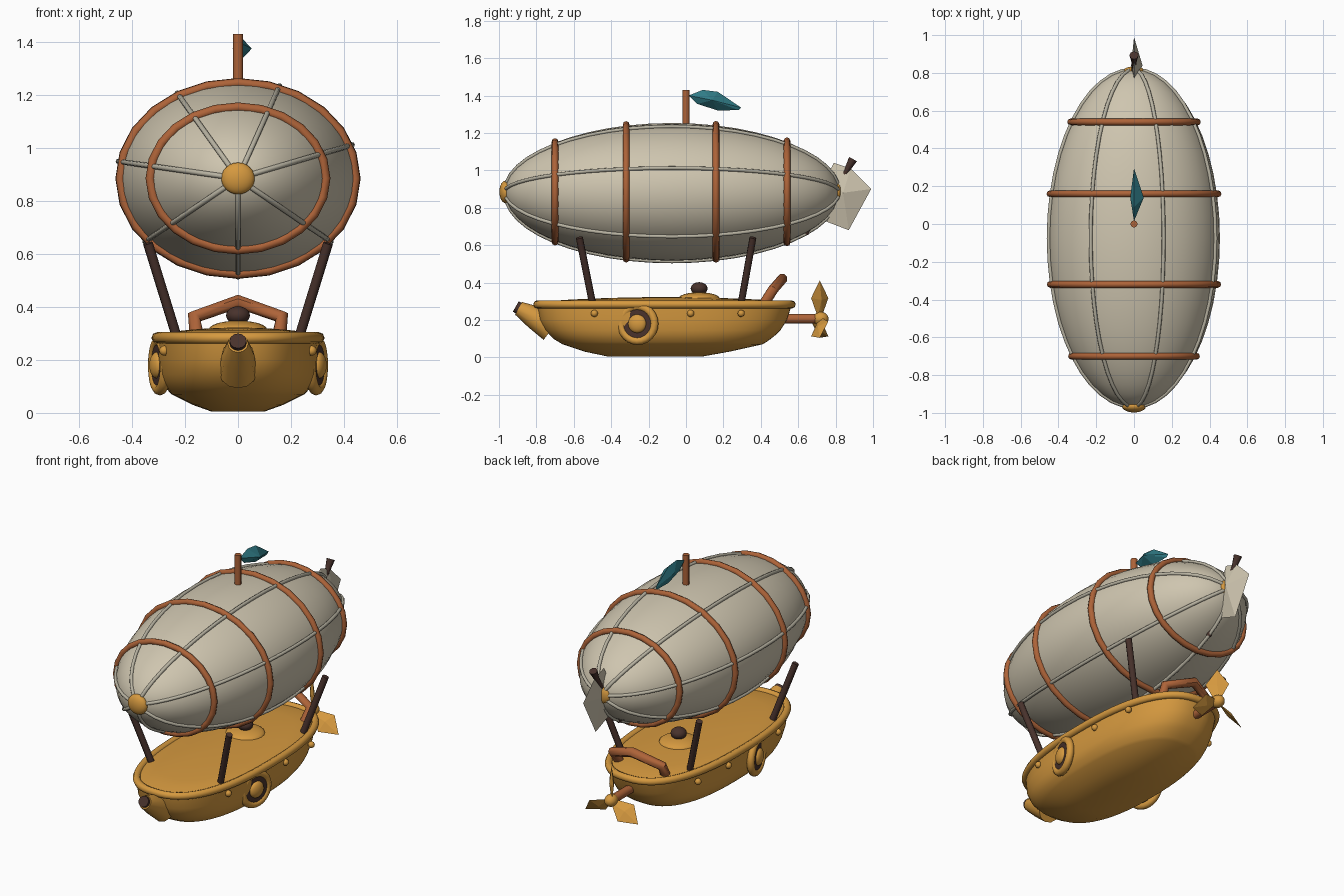
import bpy, bmesh, math
from math import sin, cos, pi, radians
from mathutils import Vector, Matrix

if "Cube" in bpy.data.objects:
    bpy.data.objects.remove(bpy.data.objects["Cube"])


def material(name, rgb):
    m = bpy.data.materials.new(name)
    m.use_nodes = True
    m.diffuse_color = (*rgb, 1)
    m.node_tree.nodes["Principled BSDF"].inputs["Base Color"].default_value = (*rgb, 1)
    return m


GOLD = material("gold", (0.67, 0.32, 0.05))
CANVAS = material("canvas", (0.62, 0.56, 0.43))
RIB = material("rib_grey", (0.48, 0.45, 0.36))
COPPER = material("copper", (0.42, 0.125, 0.04))
BROWN = material("dark_brown", (0.065, 0.032, 0.025))
TEAL = material("teal", (0.03, 0.2, 0.24))


def finish(ob, name, mats, smooth=40):
    ob.name = name
    if mats:
        ob.data.materials.clear()
        for m in mats:
            ob.data.materials.append(m)
    bpy.ops.object.select_all(action='DESELECT')
    ob.select_set(True)
    bpy.context.view_layer.objects.active = ob
    if smooth:
        bpy.ops.object.shade_smooth_by_angle(angle=radians(smooth))
    return ob


def from_bmesh(bm, name, mats, smooth=40):
    bmesh.ops.recalc_face_normals(bm, faces=bm.faces)
    me = bpy.data.meshes.new(name)
    bm.to_mesh(me)
    bm.free()
    ob = bpy.data.objects.new(name, me)
    bpy.context.collection.objects.link(ob)
    return finish(ob, name, mats, smooth)


def tube(name, pts, r, mat, radii=None, cyclic=False, res=2):
    cu = bpy.data.curves.new(name, 'CURVE')
    cu.dimensions = '3D'
    cu.bevel_depth = r
    cu.bevel_resolution = res
    cu.use_fill_caps = True
    sp = cu.splines.new('POLY')
    sp.points.add(len(pts) - 1)
    for i, p in enumerate(pts):
        sp.points[i].co = (*p, 1)
        sp.points[i].radius = radii[i] if radii else 1
    sp.use_cyclic_u = cyclic
    ob = bpy.data.objects.new(name, cu)
    bpy.context.collection.objects.link(ob)
    finish(ob, name, [], 0)
    bpy.ops.object.convert(target='MESH')
    return finish(bpy.context.object, name, [mat], 50)


def ball(name, loc, size, mat, rot=(0, 0, 0), seg=20, rings=12):
    bpy.ops.mesh.primitive_uv_sphere_add(segments=seg, ring_count=rings, radius=1, location=loc, rotation=rot)
    ob = bpy.context.object
    ob.scale = size
    return finish(ob, name, [mat])


def leaf(name, outline, centre, spread, mat, matrix=None):
    """Faceted blade: an outline in y and z with a peak on either side."""
    bm = bmesh.new()
    rim = [bm.verts.new((0, y, z)) for y, z in outline]
    for x in spread:
        peak = bm.verts.new((x, *centre))
        for a, b in zip(rim, rim[1:] + rim[:1]):
            bm.faces.new((a, b, peak))
    if matrix:
        bm.transform(matrix)
    return from_bmesh(bm, name, [mat], 0)


# Balloon envelope
C = Vector((0, -0.075, 0.885))
AX, AY, AZ = 0.455, 0.893, 0.368
ball("balloon", C, (AX, AZ, AY), CANVAS, (pi / 2, 0, 0), 40, 24)


def on_balloon(y, a, out=0.0):
    f = math.sqrt(max(0, 1 - ((y - C.y) / AY) ** 2))
    return (C.x + (AX * f + out) * cos(a), y, C.z + (AZ * f + out) * sin(a))


# Hoops and lengthwise ribs
for i, y in enumerate((-0.70, -0.32, 0.16, 0.54)):
    tube(f"hoop_{i}", [on_balloon(y, 2 * pi * k / 24, 0.006) for k in range(24)], 0.018, COPPER, cyclic=True)
for i in range(7):
    a = radians(20 + 50 * i)
    tube(f"rib_{i}", [on_balloon(C.y - AY * cos(pi * k / 24), a, 0.004) for k in range(25)], 0.01, RIB)

# End caps, tail fin and tail rod
ball("nose_cap", (0, -0.965, 0.885), (0.063, 0.033, 0.06), GOLD)
ball("tail_cap", (0, 0.812, 0.885), (0.055, 0.022, 0.05), GOLD)
leaf("tail_fin", [(0.76, 0.98), (0.79, 1.04), (0.88, 1.01), (0.99, 0.9), (0.87, 0.68), (0.74, 0.73)],
     (0.84, 0.88), (-0.015, 0.045), CANVAS)
tube("tail_rod", [(0, 0.64, 0.66), (0, 0.86, 1.0), (0, 0.893, 1.06)], 0.024, BROWN, [0.6, 0.6, 1])

# Flag
tube("flag_pole", [(0, 0, 1.22), (0, 0, 1.43)], 0.019, COPPER)
leaf("flag", [(0.015, 1.40), (0.09, 1.43), (0.17, 1.42), (0.295, 1.335), (0.28, 1.322), (0.17, 1.32), (0.06, 1.355)],
     (0.14, 1.375), (-0.02, 0.052), TEAL)

# Hull: stacked outlines, keel to rim
SEG = 72


def outline(z, y0, y1, w, k=1.0):
    mid, half, pts = (y0 + y1) / 2, (y1 - y0) / 2, []
    for i in range(SEG):
        a = 2 * pi * i / SEG
        c, s = cos(a), sin(a)
        pts.append((k * w * math.copysign(abs(c) ** 0.8, c), mid + k * half * math.copysign(abs(s) ** 0.8, s), z))
    return pts


def loft(rings):
    bm = bmesh.new()
    rows = [[bm.verts.new(p) for p in r] for r in rings]
    for lo, hi in zip(rows, rows[1:]):
        for i in range(SEG):
            j = (i + 1) % SEG
            bm.faces.new((lo[i], lo[j], hi[j], hi[i]))
    return bm, rows


RIM = (-0.795, 0.565, 0.305)
bm, rows = loft([outline(*r) for r in (
    (0.005, -0.42, 0.09, 0.10), (0.03, -0.54, 0.23, 0.17), (0.07, -0.66, 0.41, 0.25),
    (0.082, -0.68, 0.43, 0.262), (0.10, -0.71, 0.455, 0.276), (0.12, -0.73, 0.48, 0.287),
    (0.145, -0.755, 0.505, 0.295), (0.2, -0.785, 0.54, 0.303), (0.28, *RIM))])
bm.faces.new(rows[0])
for f in bm.faces:
    c = f.calc_center_median()
    top = 0.084 if c.y < -0.2 else 0.15 - 0.11 * max(0, c.y + 0.05)
    if 0.07 < c.z < top and -0.5 < c.y < 0.42:
        f.material_index = 1
from_bmesh(bm, "hull", [GOLD, TEAL], 50)
tube("rim", outline(0.283, *RIM), 0.022, GOLD, cyclic=True)

# Domed deck with dark side panels
bm, rows = loft([outline(z, *RIM, k) for z, k in (
    (0.285, 1), (0.302, 0.88), (0.308, 0.76), (0.313, 0.62), (0.317, 0.46), (0.32, 0.3), (0.322, 0.12))])
bm.faces.new(rows[-1])
for f in bm.faces:
    c = f.calc_center_median()
    if abs(c.x) > 0.12 and -0.5 < c.y < 0.36:
        f.material_index = 1
from_bmesh(bm, "deck", [GOLD, BROWN])

# Hatch
ball("hatch", (0, 0.07, 0.315), (0.11, 0.11, 0.033), GOLD)
ball("hatch_knob", (0, 0.07, 0.368), (0.045, 0.045, 0.034), BROWN)

# Bow spout
tube("bow_spout", [(0, -0.72, 0.15), (0, -0.81, 0.215), (0, -0.895, 0.262)], 0.07, GOLD, [1.0, 0.9, 0.55], res=4)
tube("spout_mouth", [(0, -0.875, 0.252), (0, -0.91, 0.272)], 0.032, BROWN, res=4)

# Stern rail
tube("stern_rail", [(-0.155, 0.42, 0.29), (-0.165, 0.465, 0.362), (0, 0.515, 0.42),
                    (0.165, 0.465, 0.362), (0.155, 0.42, 0.29)], 0.028, COPPER)

# Propeller
tube("propeller_shaft", [(0, 0.52, 0.207), (0, 0.71, 0.207)], 0.026, COPPER)
ball("propeller_hub", (0, 0.72, 0.207), (0.036, 0.042, 0.036), GOLD)
for i in range(3):
    m = (Matrix.Translation((0, 0.715, 0.207)) @ Matrix.Rotation(2 * pi * i / 3, 4, 'Y')
         @ Matrix.Rotation(radians(45), 4, 'Z'))
    leaf(f"propeller_blade_{i}", [(-0.015, 0.01), (-0.065, 0.11), (0, 0.205), (0.065, 0.11), (0.015, 0.01)],
         (0, 0.1), (-0.014, 0.014), GOLD, m)

# Parts on both sides: struts, side fans, rivets
for side, s in (("left", 1), ("right", -1)):
    for end, y0, y1 in (("front", -0.5, -0.57), ("rear", 0.295, 0.358)):
        tube(f"{end}_strut_{side}", [(s * 0.232, y0, 0.29), (s * 0.34, y1, 0.64)], 0.019, BROWN)
    n = Vector((s * cos(0.25), -sin(0.25), 0))
    rot = n.to_track_quat('Z', 'Y').to_euler()
    mid = Vector((s * 0.295, -0.258, 0.18))
    bpy.ops.mesh.primitive_torus_add(major_segments=24, minor_segments=10, major_radius=0.092,
                                     minor_radius=0.022, location=mid, rotation=rot)
    finish(bpy.context.object, f"fan_ring_{side}", [GOLD])
    bpy.ops.mesh.primitive_cylinder_add(vertices=24, radius=0.088, depth=0.04,
                                        location=mid - n * 0.006, rotation=rot)
    finish(bpy.context.object, f"fan_disc_{side}", [BROWN])
    ball(f"fan_hub_{side}", mid + n * 0.012, (0.05, 0.05, 0.026), GOLD, rot)
    for i, (x, y) in enumerate(((0.278, -0.49), (0.303, 0.025), (0.288, 0.295))):
        ball(f"rivet_{side}_{i}", (s * x, y, 0.235), (0.019, 0.019, 0.019), GOLD, seg=12, rings=8)
